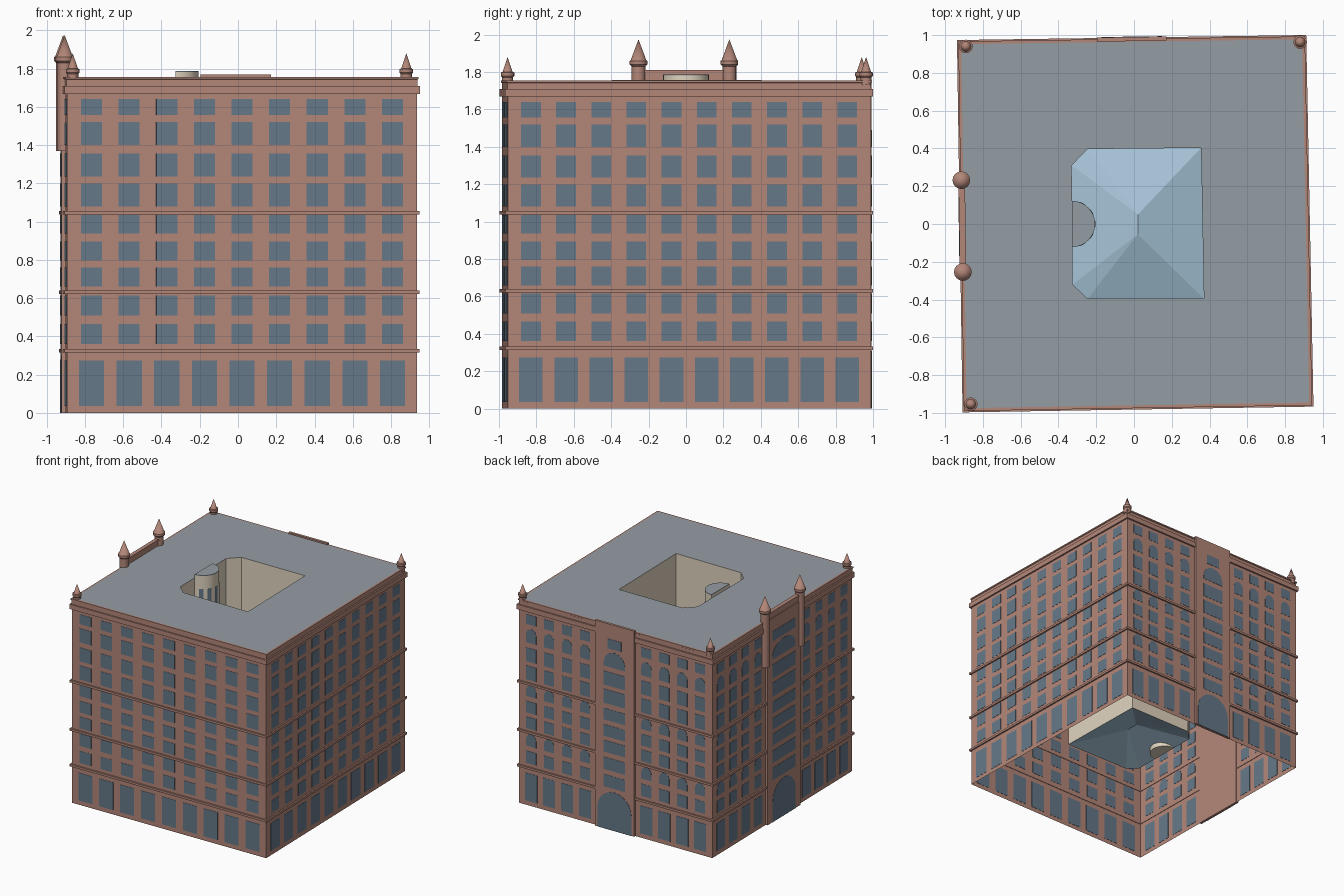
import bpy, bmesh, math
from mathutils import Vector

if "Cube" in bpy.data.objects:
    bpy.data.objects.remove(bpy.data.objects["Cube"])


def material(name, rgb):
    m = bpy.data.materials.new(name)
    m.diffuse_color = (*rgb, 1)
    m.use_nodes = True
    m.node_tree.nodes["Principled BSDF"].inputs["Base Color"].default_value = m.diffuse_color
    return m


BRICK = material("brick", (0.45, 0.24, 0.19))
PANE = material("pane", (0.13, 0.19, 0.25))
ROOF = material("roof_grey", (0.30, 0.34, 0.37))
CREAM = material("cream", (0.75, 0.66, 0.52))
GLASS = material("skylight_glass", (0.38, 0.55, 0.68))


def finish(name, bm, mat, smooth=False):
    bmesh.ops.recalc_face_normals(bm, faces=bm.faces[:])
    me = bpy.data.meshes.new(name)
    bm.to_mesh(me)
    bm.free()
    me.materials.append(mat)
    ob = bpy.data.objects.new(name, me)
    bpy.context.collection.objects.link(ob)
    if smooth:
        bpy.ops.object.select_all(action='DESELECT')
        ob.select_set(True)
        bpy.context.view_layer.objects.active = ob
        bpy.ops.object.shade_smooth_by_angle(angle=math.radians(30))
    return ob


# Slightly skewed footprint: front, right, back and left walls in order
P = [Vector(p) for p in ((-0.894, -0.983), (0.936, -0.953), (0.898, 0.986), (-0.923, 0.960))]
T = [(P[(i + 1) % 4] - P[i]).normalized() for i in range(4)]
N = [Vector((t.y, -t.x)) for t in T]
L = [(P[(i + 1) % 4] - P[i]).length for i in range(4)]


def outline(d):
    return [P[i] + d * (N[i] + N[i - 1]) for i in range(4)]


def on_wall(w, u, z, d):
    p = P[w] + T[w] * u + N[w] * d
    return (p.x, p.y, z)


def prism(bm, lo, hi, bottom=True, top=True):
    """Joins two matching loops of points, with optional end caps."""
    a = [bm.verts.new(p) for p in lo]
    b = [bm.verts.new(p) for p in hi]
    for i in range(len(a)):
        j = (i + 1) % len(a)
        bm.faces.new((a[i], a[j], b[j], b[i]))
    if bottom:
        bm.faces.new(a[::-1])
    if top:
        bm.faces.new(b)


def band(name, profile, closed=True):
    """Sweeps an (offset, height) profile around the footprint."""
    bm = bmesh.new()
    rings = [[bm.verts.new((p.x, p.y, z)) for p in outline(d)] for d, z in profile]
    for k in range(len(rings) if closed else len(rings) - 1):
        a, b = rings[k], rings[(k + 1) % len(rings)]
        for i in range(4):
            j = (i + 1) % 4
            bm.faces.new((a[i], a[j], b[j], b[i]))
    return finish(name, bm, BRICK)


def panel(bm, w, u, width, z0, z1, d0, d1, rise=0):
    """Flat wall panel; rise gives it an arched head."""
    h = width / 2
    pts = [(u - h, z0), (u + h, z0)]
    if rise:
        pts += [(u + h * math.cos(a), z1 - rise + rise * math.sin(a))
                for a in (math.pi * k / 12 for k in range(13))]
    else:
        pts += [(u + h, z1), (u - h, z1)]
    prism(bm, [on_wall(w, x, z, d0) for x, z in pts], [on_wall(w, x, z, d1) for x, z in pts])


def lathe(name, x, y, profile, mat, n=16):
    bm = bmesh.new()
    vs = [bm.verts.new((x + r, y, z)) for r, z in profile]
    es = [bm.edges.new(p) for p in zip(vs, vs[1:])]
    bmesh.ops.spin(bm, geom=vs + es, cent=(x, y, 0), axis=(0, 0, 1), angle=2 * math.pi, steps=n)
    bmesh.ops.remove_doubles(bm, verts=bm.verts[:], dist=1e-4)
    return finish(name, bm, mat, True)


# Outer walls (open underneath), string courses, cornice and parapet
band("outer_walls", [(0, 0), (0, 1.68)], False)
for k, z in enumerate((0.315, 0.622, 1.038)):
    band(f"string_course_{k + 1}", [(-0.004, z), (0.013, z), (0.013, z + 0.018), (-0.004, z + 0.018)])
band("cornice", [(-0.01, 1.668), (0.014, 1.668), (0.014, 1.71), (0.002, 1.71), (0.002, 1.742),
                 (0.007, 1.745), (0.007, 1.756), (-0.01, 1.756)])

# Windows: plain rows on front and right, arched rows on back and left
ROWS = [(0.037, 0.275), (0.361, 0.466), (0.51, 0.615), (0.66, 0.76), (0.796, 0.895),
        (0.937, 1.035), (1.08, 1.20), (1.237, 1.355), (1.40, 1.52), (1.557, 1.64)]
ARCHED = (2, 5, 8)
BAYS = {2: (0.91, 0.37), 3: (0.97, 0.46)}      # wall: (centre, width)
bm = bmesh.new()
for w in range(4):
    if w < 2:
        spans = [(0.03, L[w] - 0.03, 9 if w == 0 else 10)]
    else:
        c, bw = BAYS[w]
        spans = [(0.03, c - bw / 2 - 0.02, 4), (c + bw / 2 + 0.02, L[w] - 0.03, 4)]
    for a, b, n in spans:
        step = (b - a) / n
        for k in range(n):
            for r, (z0, z1) in enumerate(ROWS):
                arch = 0.05 if w > 1 and r in ARCHED else 0
                width = step * (0.67 if r == 0 else 0.56)
                panel(bm, w, a + (k + 0.5) * step, width, z0, z1, -0.002, 0.002, arch)
finish("wall_windows", bm, PANE)

# Projecting entrance bays on the back and left, with their stacked windows
for w, label, top, ww in ((2, "back", 1.768, 0.20), (3, "left", 1.756, 0.32)):
    c, bw = BAYS[w]
    bm = bmesh.new()
    panel(bm, w, c, bw, 0, top, -0.005, 0.017)
    finish(label + "_bay", bm, BRICK)
    bm = bmesh.new()
    panel(bm, w, c, 0.32, 0, 0.33, 0.015, 0.019, 0.16)
    for r, (z0, z1) in enumerate(ROWS[1:], 1):
        tall = r == 8
        panel(bm, w, c, ww * (0.65 if r == 9 and w == 2 else 1), z0, z1 + (0.01 if tall else 0),
              0.015, 0.019, 0.10 if tall else 0)
    finish(label + "_bay_windows", bm, PANE)

# Raised parapet between the two large turrets
bm = bmesh.new()
panel(bm, 3, BAYS[3][0], 0.46, 1.74, 1.80, -0.012, 0.012)
panel(bm, 3, BAYS[3][0], 0.46, 1.798, 1.812, -0.017, 0.017)
finish("raised_parapet", bm, BRICK)

# Large turrets and corner pinnacles
BIG = [(0, 1.37), (0.037, 1.37), (0.037, 1.83), (0.047, 1.84), (0.047, 1.86), (0.041, 1.865), (0, 1.975)]
SMALL = [(0, 1.73), (0.03, 1.73), (0.03, 1.772), (0.036, 1.78), (0.036, 1.798), (0.027, 1.80), (0, 1.88)]
for k, (x, y) in enumerate(((-0.914, 0.232), (-0.906, -0.254))):
    lathe(f"turret_{k + 1}", x, y, BIG, BRICK)
for k, (x, y) in enumerate(((-0.89, 0.94), (0.88, 0.963), (-0.864, -0.954))):
    lathe(f"corner_pinnacle_{k + 1}", x, y, SMALL, BRICK)

# Flat roof with the courtyard opening
COURT = [(-0.245, -0.395), (0.37, -0.395), (0.355, 0.403), (-0.245, 0.397), (-0.33, 0.31), (-0.325, -0.32)]
TOP, LOW = 1.757, 0.34
bm = bmesh.new()
edges = []
for loop in ([tuple(p) for p in outline(-0.008)], COURT):
    vs = [bm.verts.new((x, y, TOP)) for x, y in loop]
    edges += [bm.edges.new((vs[i - 1], vs[i])) for i in range(len(vs))]
bmesh.ops.triangle_fill(bm, use_beauty=True, edges=edges, normal=(0, 0, 1))
finish("roof", bm, ROOF)

# Courtyard walls
bm = bmesh.new()
prism(bm, [(x, y, LOW) for x, y in COURT], [(x, y, TOP) for x, y in COURT], False, False)
bmesh.ops.recalc_face_normals(bm, faces=bm.faces[:])
court = finish("courtyard_walls", bm, CREAM)
court.data.flip_normals()

# Hipped glass skylight closing the bottom of the courtyard
bm = bmesh.new()
v = [bm.verts.new((x, y, LOW)) for x, y in COURT]
s = bm.verts.new((0.02, -0.055, 0.46))
n = bm.verts.new((0.02, 0.05, 0.46))
for f in ((v[0], v[1], s), (v[1], v[2], n, s), (v[2], v[3], n), (v[3], v[4], n),
          (v[4], v[5], s, n), (v[5], v[0], s)):
    bm.faces.new(f)
finish("skylight", bm, GLASS)

# Half-round stair tower in the courtyard, its cap and window strips
CX, R = -0.328, 0.122


def arc(r, a0, a1, n):
    return [(CX + r * math.cos(a), r * math.sin(a))
            for a in (math.radians(a0 + (a1 - a0) * k / n) for k in range(n + 1))]


for name, z0, z1, r, mat in (("stair_tower", LOW, 1.782, R, CREAM),
                             ("stair_tower_cap", 1.782, 1.787, R, ROOF)):
    bm = bmesh.new()
    half = arc(r, -90, 90, 20)
    prism(bm, [(x, y, z0) for x, y in half], [(x, y, z1) for x, y in half])
    finish(name, bm, mat, True)
bm = bmesh.new()
for a in (-64, -32, 0, 32, 64):
    strip = arc(R + 0.002, a - 8, a + 8, 2) + arc(R - 0.004, a + 8, a - 8, 2)
    prism(bm, [(x, y, 0.5) for x, y in strip], [(x, y, 1.67) for x, y in strip])
finish("stair_tower_windows", bm, PANE)
